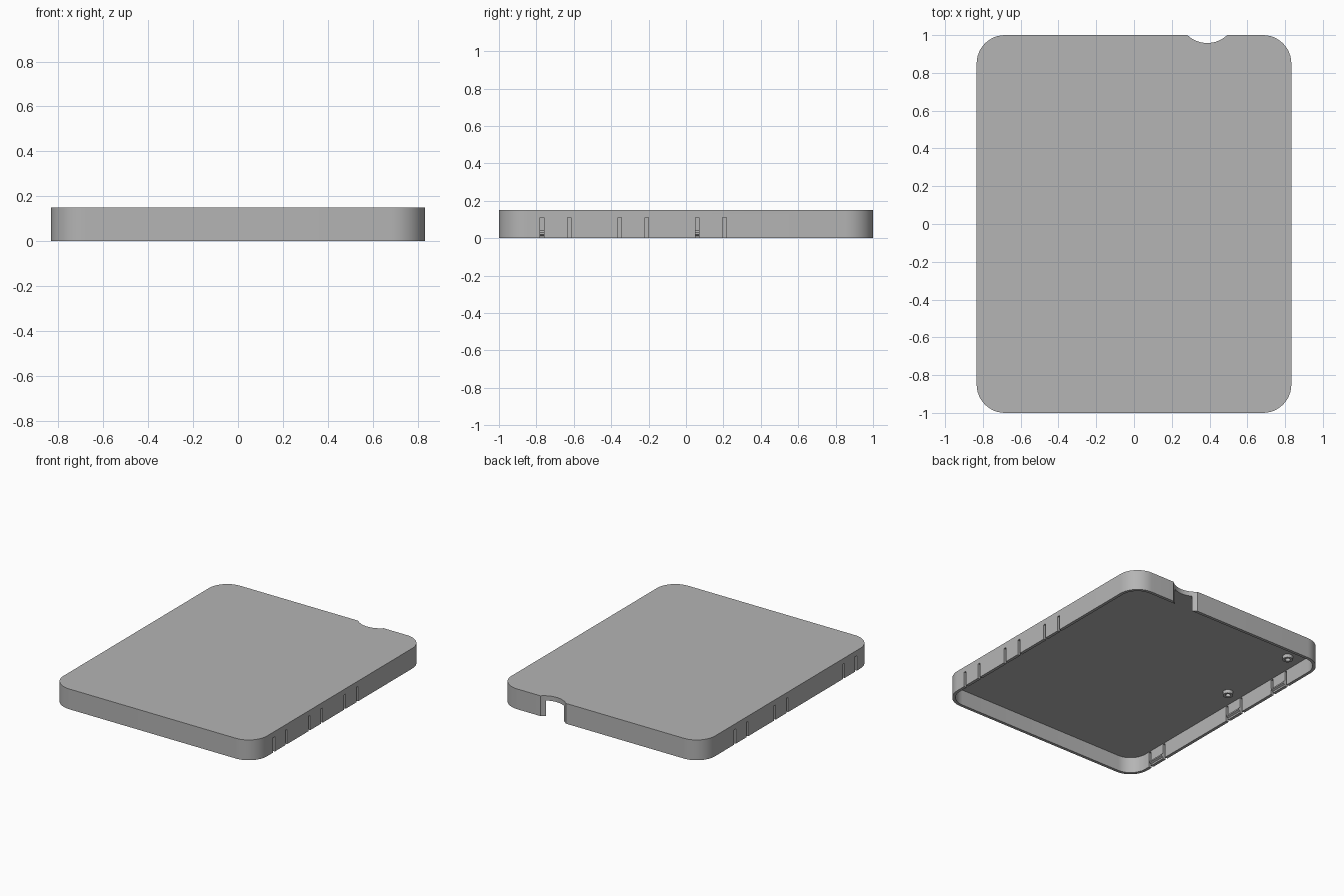
import bpy
import math

cube = bpy.data.objects.get("Cube")
if cube:
    bpy.data.objects.remove(cube, do_unlink=True)

HALF_X, HALF_Y, HEIGHT = 0.833, 1.0, 0.15
WALL, UNDERSIDE = 0.022, 0.115
RADIUS = 0.15
CLIP = 0.145                      # distance between the two slots of a clip
CLIPS = {1: (-0.697, -0.282, 0.133), -1: (-0.727, 0.078, 0.545)}

grey = bpy.data.materials.new("mid grey plastic")
grey.use_nodes = True
GREY = (0.46, 0.46, 0.46, 1)
grey.diffuse_color = GREY
grey.node_tree.nodes["Principled BSDF"].inputs["Base Color"].default_value = GREY


def prism(name, outline, place, start, end):
    """Extrude a closed outline; place(a, b, h) maps it into space."""
    n = len(outline)
    verts = [place(a, b, h) for h in (start, end) for a, b in outline]
    faces = [tuple(reversed(range(n))), tuple(range(n, 2 * n))]
    faces += [(i, (i + 1) % n, n + (i + 1) % n, n + i) for i in range(n)]
    mesh = bpy.data.meshes.new(name)
    mesh.from_pydata(verts, [], faces)
    obj = bpy.data.objects.new(name, mesh)
    bpy.context.collection.objects.link(obj)
    bpy.context.view_layer.objects.active = obj
    bpy.ops.object.select_all(action='DESELECT')
    obj.select_set(True)
    bpy.ops.object.mode_set(mode='EDIT')
    bpy.ops.mesh.select_all(action='SELECT')
    bpy.ops.mesh.normals_make_consistent(inside=False)
    bpy.ops.object.mode_set(mode='OBJECT')
    mesh.materials.append(grey)
    return obj


def upright(a, b, h):
    return (a, b, h)


def rounded(hx, hy, r, steps=12):
    points = []
    for q, (sx, sy) in enumerate(((1, 1), (-1, 1), (-1, -1), (1, -1))):
        for i in range(steps + 1):
            t = math.pi / 2 * (q + i / steps)
            points.append((sx * (hx - r) + r * math.cos(t),
                           sy * (hy - r) + r * math.sin(t)))
    return points


def circle(x, y, r, n):
    return [(x + r * math.cos(2 * math.pi * i / n),
             y + r * math.sin(2 * math.pi * i / n)) for i in range(n)]


def box(x, y, hx, hy):
    return [(x - hx, y - hy), (x + hx, y - hy), (x + hx, y + hy), (x - hx, y + hy)]


def cut(target, cutter):
    mod = target.modifiers.new("cut", 'BOOLEAN')
    mod.operation = 'DIFFERENCE'
    mod.solver = 'EXACT'
    mod.object = cutter
    bpy.context.view_layer.objects.active = target
    bpy.ops.object.modifier_apply(modifier=mod.name)
    bpy.data.objects.remove(cutter, do_unlink=True)


# Shallow lid, hollow from below
lid = prism("lid_shell", rounded(HALF_X, HALF_Y, RADIUS), upright, 0, HEIGHT)
cut(lid, prism("hollow_cutter",
               rounded(HALF_X - WALL, HALF_Y - WALL, RADIUS - WALL),
               upright, -0.1, UNDERSIDE))

# Finger notch in the back edge
cut(lid, prism("notch_cutter", circle(0.388, 1.11, 0.152, 64), upright, -0.1, 0.3))

# Slots on both sides of each clip
for side, centres in CLIPS.items():
    for centre in centres:
        for offset in (-CLIP / 2, CLIP / 2):
            cut(lid, prism("slot_cutter",
                           box(side * HALF_X, centre + offset, 0.04, 0.01),
                           upright, -0.1, 0.11))

# Snap ridges inside the clips
for side, centres in CLIPS.items():
    inner = HALF_X - WALL
    profile = [(inner + 0.005, 0.01), (inner - 0.014, 0.02),
               (inner - 0.014, 0.03), (inner + 0.005, 0.045)]
    for i, centre in enumerate(centres):
        name = ("left" if side > 0 else "right") + f"_clip_ridge_{i + 1}"
        reach = CLIP / 2 - 0.01
        prism(name, profile, lambda a, b, h: (side * a, h, b),
              centre - reach, centre + reach)

# Small hollow posts under the plate
for i, y in enumerate((0.147, 0.77)):
    post = prism(f"post_{i + 1}", circle(-0.70, y, 0.035, 16), upright,
                 UNDERSIDE - 0.025, UNDERSIDE + 0.01)
    cut(post, prism("post_bore_cutter", circle(-0.70, y, 0.018, 16), upright,
                    0, UNDERSIDE - 0.002))

# Smooth the rounded walls while keeping edges crisp
bpy.ops.object.select_all(action='DESELECT')
lid.select_set(True)
bpy.context.view_layer.objects.active = lid
bpy.ops.object.shade_smooth_by_angle(angle=math.radians(30))
